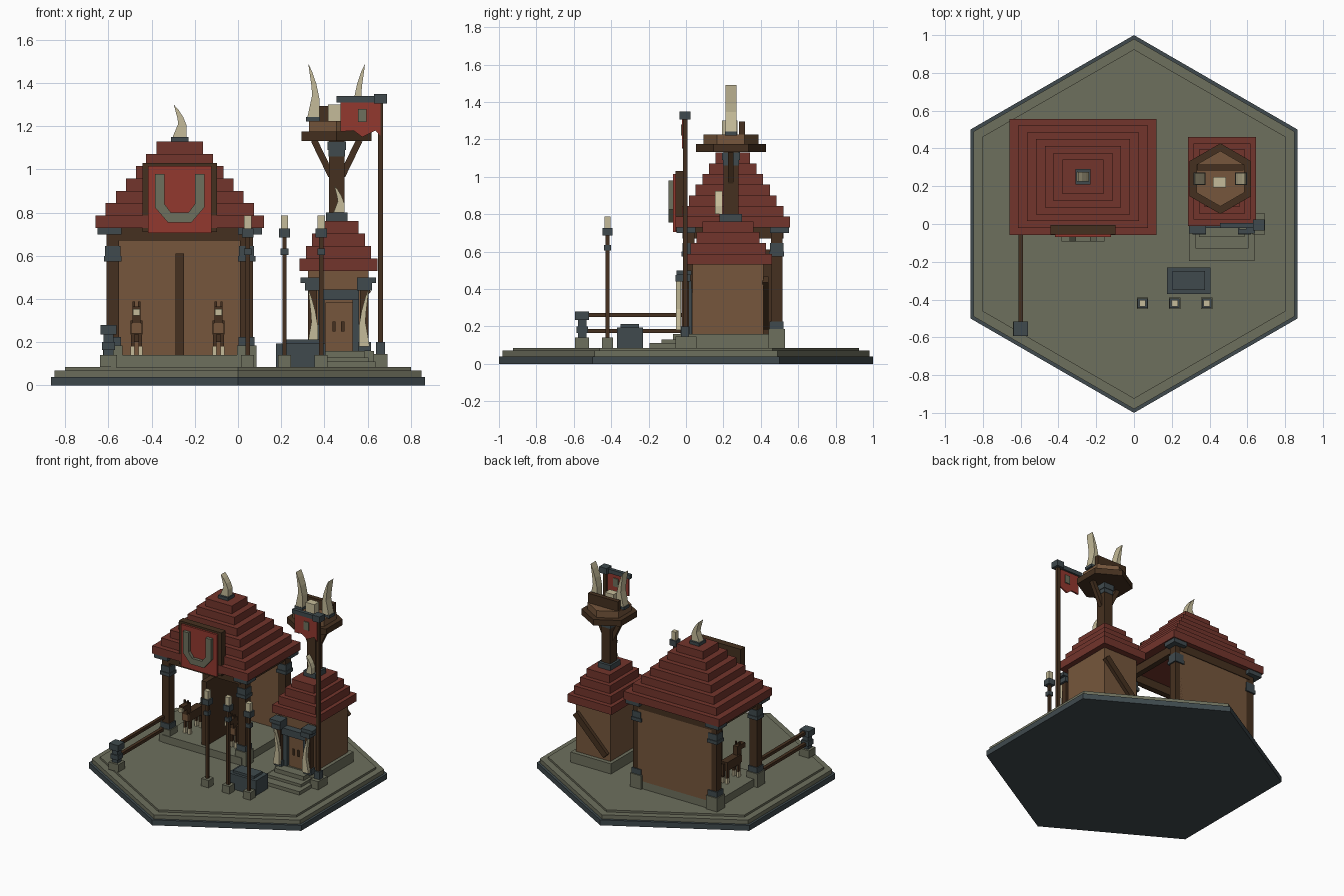
import bpy, bmesh, math
from mathutils import Matrix, Vector

if "Cube" in bpy.data.objects:
    bpy.data.objects.remove(bpy.data.objects["Cube"])


def material(name, *rgb):
    m = bpy.data.materials.new(name)
    m.use_nodes = True
    m.diffuse_color = (*rgb, 1)
    m.node_tree.nodes["Principled BSDF"].inputs["Base Color"].default_value = (*rgb, 1)
    return m


stone = material("olive stone", .155, .16, .11)
slate = material("dark slate", .05, .068, .075)
bone = material("bone", .56, .5, .32)
wood = material("light wood", .18, .094, .045)
timber = material("dark timber", .06, .03, .014)
tiles = material("roof tiles", .17, .035, .025)
cloth = material("red cloth", .29, .04, .028)


def finish(name, mat, bm):
    bmesh.ops.recalc_face_normals(bm, faces=bm.faces)
    mesh = bpy.data.meshes.new(name)
    bm.to_mesh(mesh)
    bm.free()
    mesh.materials.append(mat)
    ob = bpy.data.objects.new(name, mesh)
    bpy.context.collection.objects.link(ob)
    return ob


def box(name, mat, x, y, z, w, d, h):
    """Box centred on x, y and standing on z."""
    bm = bmesh.new()
    bmesh.ops.create_cube(bm, size=1)
    bmesh.ops.transform(bm, verts=bm.verts, matrix=Matrix.Translation((x, y, z + h / 2))
                        @ Matrix.Diagonal((w, d, h, 1)))
    return finish(name, mat, bm)


def hexagon(name, mat, x, y, z, r, h):
    """Six-sided slab with a corner on the y axis."""
    bm = bmesh.new()
    bmesh.ops.create_cone(bm, cap_ends=True, segments=6, radius1=r, radius2=r, depth=h)
    low = min(v.co.y for v in bm.verts)
    turn = 0 if abs(low + r) < r / 50 else math.radians(30)
    bmesh.ops.transform(bm, verts=bm.verts, matrix=Matrix.Translation((x, y, z + h / 2))
                        @ Matrix.Rotation(turn, 4, "Z"))
    return finish(name, mat, bm)


def plate(name, mat, points, y, d):
    """Profile in x and z, extruded along y."""
    bm = bmesh.new()
    face = bm.faces.new([bm.verts.new((px, y - d / 2, pz)) for px, pz in points])
    top = bmesh.ops.extrude_face_region(bm, geom=[face])["geom"]
    bmesh.ops.translate(bm, vec=(0, d, 0), verts=[v for v in top if isinstance(v, bmesh.types.BMVert)])
    return finish(name, mat, bm)


def strut(name, mat, a, b, y, d, t):
    """Slanted beam between two points in the xz plane."""
    a, b = Vector(a), Vector(b)
    n = (b - a).orthogonal().normalized() * t / 2
    return plate(name, mat, [a + n, b + n, b - n, a - n], y, d)


HORN = [(-.5, 0), (.5, 0), (.5, .35), (.25, .62), (-.1, .85), (-.42, 1), (-.17, .6), (-.1, .42)]


def horn(name, x, y, z, w, h, d, side=1):
    plate(name, bone, [(x + side * w * u, z + h * v) for u, v in HORN], y, d)


def stepped_roof(name, x, y, z, hx, hy, step, count, rise):
    sx, sy = step
    for i in range(count):
        box(name + "_tier", tiles, x, y, z + i * rise, 2 * (hx - i * sx), 2 * (hy - i * sy), rise)


# Ground
GROUND = .085
hexagon("ground_edge", slate, 0, 0, 0, 1, .04)
hexagon("ground_slab", stone, 0, 0, .04, .98, .03)
hexagon("ground_top", stone, 0, 0, .07, .925, .015)

# Stable hall
HX, HY = -.27, .25
box("hall_floor", stone, HX, HY - .01, GROUND, .65, .55, .055)
box("hall_back_wall", wood, HX, .5, .14, .6, .03, .57)
box("stall_divider", timber, HX, HY - .01, .14, .04, .5, .47)
for sx in (-1, 1):
    box("hall_side_beam", timber, HX + sx * .31, HY, .67, .04, .5, .06)
    for sy in (-1, 1):
        x, y = HX + sx * .31, HY + sy * .235
        box("hall_post_base", stone, x, y, GROUND, .09, .09, .1)
        box("hall_post", timber, x, y, .18, .06, .06, .53)
        box("hall_post_foot", slate, x, y, .185, .075, .075, .04)
        box("hall_post_band", slate, x, y, .575, .08, .08, .025)
        box("hall_post_collar", slate, x, y, .6, .07, .07, .045)
        box("hall_post_cap", slate, x + sx * .015, y + sy * .015, .7, .11, .1, .035)
for sy in (-1, 1):
    box("hall_cross_beam", timber, HX, HY + sy * .25, .67, .6, .04, .06)
stepped_roof("hall_roof", HX, HY, .73, .39, .307, (.047, .036), 7, .057)
box("ridge_block", slate, HX, HY, 1.129, .08, .08, .022)
horn("ridge_horn", HX, HY, 1.15, .065, .15, .05)

# Sign with horseshoe
box("sign_board", timber, HX, -.03, .71, .345, .05, .32)
box("sign_cloth", cloth, HX, -.06, .705, .295, .02, .31)
half = [(.115, .98), (.115, .825), (.055, .755)]
inner = [(.04, .8), (.07, .84), (.07, .98)]
for s in (-1, 1):
    outline = half + [(0, .755), (0, .8)] + inner
    plate("horseshoe_half", stone, [(HX + s * u, v) for u, v in outline], -.08, .025)

# Horses in the stalls
for x in (HX - .2, HX + .18):
    box("horse_body", timber, x, .15, .235, .055, .16, .065)
    box("horse_chest", wood, x, .065, .24, .05, .02, .05)
    strut_z = .29
    box("horse_neck", timber, x, .075, strut_z, .036, .045, .075)
    box("horse_head", timber, x, .045, .33, .038, .07, .035)
    box("horse_muzzle", bone, x, .005, .325, .034, .02, .028)
    box("horse_tail", timber, x, .238, .2, .018, .018, .09)
    for s in (-1, 1):
        box("horse_ear", timber, x + s * .013, .07, .36, .01, .012, .028)
        for y in (.085, .215):
            box("horse_leg", timber, x + s * .018, y, .18, .016, .022, .06)
            box("horse_hoof", bone, x + s * .018, y, .14, .018, .026, .04)

# Hitching fence
FX, FY = -.6, -.555
box("fence_base", stone, FX, FY, GROUND, .08, .075, .055)
box("fence_post", slate, FX, FY, .14, .045, .045, .1)
box("fence_band", slate, FX, FY, .165, .06, .06, .035)
box("fence_cap", slate, FX, FY, .235, .075, .075, .045)
for z in (.165, .25):
    box("fence_rail", timber, FX, FY / 2, z, .024, .555, .022)

# Tower house
TX, TY = .465, .225
box("tower_plinth", stone, TX, TY, GROUND, .33, .44, .075)
box("tower_walls", wood, TX, TY, .16, .28, .38, .37)
stepped_roof("tower_roof", TX, TY, .53, .18, .235, (.029, .033), 4, .058)
strut("wall_brace", timber, (.6, .45), (.35, .2), .425, .03, .045)
for name, w, front, h in (("lower_step", .345, -.195, .025), ("upper_step", .28, -.13, .045),
                          ("door_step", .24, -.07, .075)):
    box(name, stone, TX, front / 2, GROUND, w, -front, h)

# Doorway
box("door", wood, TX + .005, .025, .16, .13, .02, .225)
box("door_lintel", slate, TX, .005, .395, .19, .05, .05)
for s in (-1, 1):
    x = TX + s * .12
    box("door_handle", timber, TX + s * .02, .012, .25, .014, .01, .045)
    box("door_jamb", slate, TX + s * .08, .015, .16, .03, .035, .24)
    box("porch_post", timber, x, -.005, .16, .04, .04, .3)
    box("porch_foot", slate, x, -.005, .16, .06, .05, .04)
    box("porch_bracket", slate, x, -.015, .44, .07, .08, .035)
    box("porch_cap", slate, x + s * .01, -.01, .475, .09, .08, .025)
    horn("door_tusk", x, -.04, .18, .05, .27, .025, -s)

# Lookout
LX, LY = .457, .24
box("lookout_foot", slate, LX, LY, .755, .1, .12, .045)
box("lookout_column", timber, LX, LY, .8, .07, .08, .34)
box("column_band", slate, LX, LY, 1.09, .085, .095, .04)
box("column_collar", slate, LX, LY, 1.06, .075, .085, .03)
horn("column_horn", LX + .01, LY - .065, .8, .05, .125, .04)
hexagon("lookout_deck", timber, LX, LY, 1.132, .187, .043)
hexagon("lookout_floor", wood, LX, LY, 1.175, .147, .05)
box("lookout_rail", timber, LX, LY + .06, 1.225, .245, .032, .07)
box("lookout_seat", bone, LX - .005, LY - .02, 1.225, .07, .055, .075)
for s in (-1, 1):
    strut("lookout_strut", timber, (LX + s * .025, .97), (LX + s * .105, 1.135), LY, .03, .03)
    box("horn_socket", slate, LX + s * .11, LY, 1.222, .065, .065, .02)
    horn("lookout_horn", LX + s * .108, LY, 1.24, .056, .25, .06, -s)

# Flag
PX = .66
box("flagpole_base", stone, PX, 0, GROUND, .065, .11, .06)
box("flagpole_foot", slate, PX, -.005, .145, .042, .042, .055)
box("flagpole", timber, PX, -.005, .15, .024, .024, 1.17)
box("flagpole_cap", slate, PX, -.005, 1.305, .06, .06, .045)
box("flag_arm", slate, PX - .1, -.008, 1.31, .21, .026, .03)
plate("flag", cloth, [(.475, 1.31), (PX, 1.31), (PX, 1.155), (.635, 1.18), (.575, 1.15), (.535, 1.18),
                      (.475, 1.175)], -.015, .012)
for y in (-.024, -.006):
    box("flag_patch", stone, .575, y, 1.22, .04, .008, .06)

# Torches
for i in range(3):
    x, y = .045 + i * .17, -.42
    box("torch_base", stone, x, y, GROUND, .06, .06, .055)
    box("torch_pole", timber, x, y, .14, .02, .02, .56)
    box("torch_band", slate, x, y, .605, .036, .036, .03)
    box("torch_holder", slate, x, y, .685, .052, .052, .042)
    box("torch_flame", bone, x, y, .727, .034, .034, .06)

# Trough
box("trough", slate, .29, -.3, GROUND, .23, .14, .11)
box("trough_lid", slate, .29, -.3, .195, .17, .1, .017)
